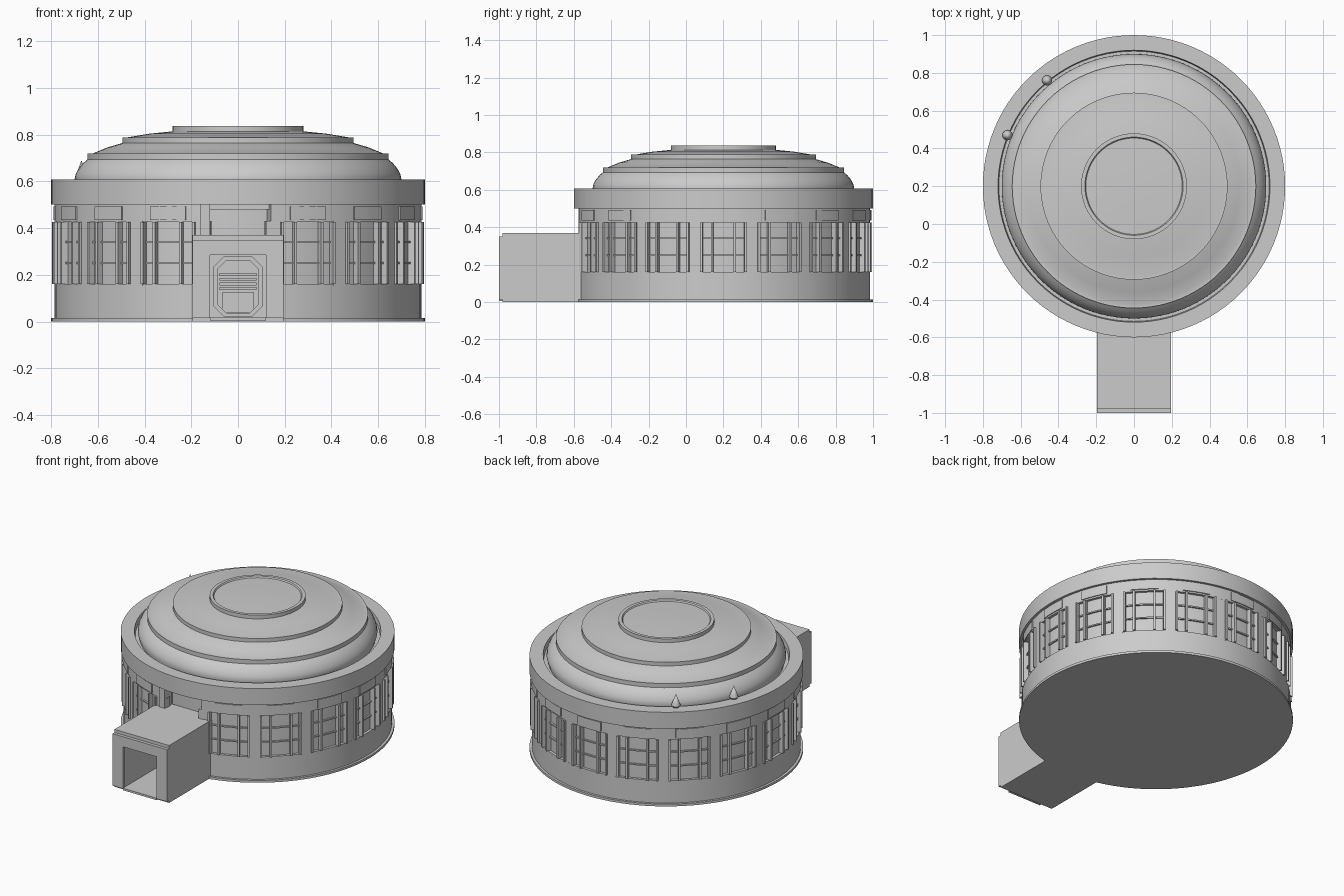
import bpy, bmesh
from math import sin, cos, pi, radians
from mathutils import Vector

if "Cube" in bpy.data.objects:
    bpy.data.objects.remove(bpy.data.objects["Cube"])

CY = 0.2          # centre of the drum in y
BAYS = 16         # window bays, bay 0 is the entrance


def finish(name, bm, smooth=True):
    bmesh.ops.recalc_face_normals(bm, faces=bm.faces)
    me = bpy.data.meshes.new(name)
    bm.to_mesh(me)
    bm.free()
    ob = bpy.data.objects.new(name, me)
    bpy.context.collection.objects.link(ob)
    if smooth:
        bpy.ops.object.select_all(action='DESELECT')
        ob.select_set(True)
        bpy.context.view_layer.objects.active = ob
        bpy.ops.object.shade_smooth_by_angle(angle=radians(30))
    return ob


def lathe(name, profile, x=0, y=CY, steps=96):
    """Revolve (radius, z) points; the ends sit on the axis."""
    bm = bmesh.new()
    vs = [bm.verts.new((x + r, y, z)) for r, z in profile]
    es = [bm.edges.new(p) for p in zip(vs, vs[1:])]
    bmesh.ops.spin(bm, geom=vs + es, cent=(x, y, 0), axis=(0, 0, 1),
                   angle=2 * pi, steps=steps)
    bmesh.ops.remove_doubles(bm, verts=bm.verts, dist=1e-5)
    return finish(name, bm)


def add_arc(bm, a0, a1, r0, r1, z0, z1):
    """Curved block; angles in degrees from the front (-y) toward +x."""
    n = max(1, round((a1 - a0) / 3.75))
    rings = []
    for i in range(n + 1):
        a = radians(a0 + (a1 - a0) * i / n)
        rings.append([bm.verts.new((r * sin(a), CY - r * cos(a), z))
                      for r, z in ((r0, z0), (r1, z0), (r1, z1), (r0, z1))])
    for p, q in zip(rings, rings[1:]):
        for k in range(4):
            bm.faces.new((p[k], p[(k + 1) % 4], q[(k + 1) % 4], q[k]))
    bm.faces.new(rings[0])
    bm.faces.new(rings[-1])


def arcs(name, blocks):
    bm = bmesh.new()
    for b in blocks:
        add_arc(bm, *b)
    return finish(name, bm)


def boxes(name, spans):
    """Axis-aligned boxes given as x0, x1, y0, y1, z0, z1."""
    bm = bmesh.new()
    for x0, x1, y0, y1, z0, z1 in spans:
        vs = bmesh.ops.create_cube(bm, size=1)['verts']
        for v in vs:
            v.co = Vector(((x0 + x1) / 2 + v.co.x * (x1 - x0),
                           (y0 + y1) / 2 + v.co.y * (y1 - y0),
                           (z0 + z1) / 2 + v.co.z * (z1 - z0)))
    return finish(name, bm, False)


def octagon(w, z0, z1, c):
    return [(-w, z0 + c), (-w + c, z0), (w - c, z0), (w, z0 + c),
            (w, z1 - c), (w - c, z1), (-w + c, z1), (-w, z1 - c)]


# Plinth and solid lower wall
lathe("base_wall", [(0, 0), (0.8, 0), (0.8, 0.015), (0.785, 0.015),
                    (0.785, 0.16), (0, 0.16)])

# Heavy cap ring with a groove around the dome
lathe("cap_ring", [(0, 0.50), (0.8, 0.50), (0.8, 0.607), (0.72, 0.607),
                   (0.715, 0.575), (0, 0.575)])

# Stepped dome with three lips
lathe("dome", [(0.69, 0.57), (0.70, 0.605), (0.695, 0.63), (0.682, 0.655),
               (0.663, 0.678), (0.645, 0.693), (0.645, 0.72), (0.62, 0.72),
               (0.56, 0.745), (0.495, 0.764), (0.495, 0.788), (0.475, 0.788),
               (0.38, 0.804), (0.28, 0.814), (0.28, 0.838), (0.26, 0.838),
               (0.255, 0.83), (0.13, 0.834), (0, 0.836)])

# Window glass band, open at the entrance recess
arcs("window_band", [(10.3, 349.7, 0.70, 0.768, 0.15, 0.505)])
arcs("recess_back_wall", [(-12, 12, 0.66, 0.70, 0.15, 0.505)])

# Piers, upper wall and raised lintel panels
half = 8.8
step = 360 / BAYS
arcs("piers", [(step * k + half, step * (k + 1) - half, 0.74, 0.785, 0.155, 0.43)
               for k in range(BAYS)])
arcs("upper_wall", [(10.3, 349.7, 0.74, 0.785, 0.425, 0.505)])
arcs("lintel_panels", [(step * k - 6, step * k + 6, 0.77, 0.791, 0.435, 0.492)
                       for k in range(1, BAYS)])

# Window mullions and crossbars
mull, bars = [], []
for k in range(1, BAYS):
    for off in (-8.6, -4.4, 4.4, 8.6):
        a = step * k + off
        mull.append((a - 0.45, a + 0.45, 0.75, 0.797, 0.16, 0.425))
    for z in (0.25, 0.34):
        bars.append((step * k - half, step * k + half, 0.75, 0.778, z - 0.004, z + 0.004))
arcs("window_mullions", mull)
arcs("window_crossbars", bars)

# Entrance block built around its passage
Y0, Y1 = -0.98, -0.5
boxes("entrance_block", [
    (-0.195, -0.125, Y0, Y1, 0, 0.37), (0.125, 0.195, Y0, Y1, 0, 0.37),
    (-0.125, 0.125, Y0, Y1, 0.29, 0.37), (-0.125, 0.125, Y0, Y1, 0, 0.015)])
boxes("entrance_front_frame", [
    (-0.195, -0.12, -1, Y0, 0.015, 0.35), (0.12, 0.195, -1, Y0, 0.015, 0.35),
    (-0.12, 0.12, -1, Y0, 0.285, 0.35), (-0.12, 0.12, -1, Y0, 0.005, 0.018)])
boxes("passage_end_wall", [(-0.125, 0.125, -0.6, -0.55, 0, 0.3)])

# Eight-sided door surround at the end of the passage
bm = bmesh.new()
outer, inner = octagon(0.105, 0.02, 0.28, 0.045), octagon(0.085, 0.035, 0.262, 0.036)
loops = [[bm.verts.new((x, y, z)) for x, z in pts]
         for pts, y in ((outer, -0.6), (outer, -0.65), (inner, -0.65), (inner, -0.6))]
for p, q in zip(loops, loops[1:]):
    for i in range(8):
        bm.faces.new((p[i], p[(i + 1) % 8], q[(i + 1) % 8], q[i]))
finish("door_surround", bm, False)
boxes("door_slats", [(-0.08, 0.08, -0.62, -0.595, z, z + 0.012)
                     for z in (0.135, 0.155, 0.175, 0.195)])
boxes("door_leaf", [(-0.068, 0.068, -0.61, -0.595, 0.036, 0.125)])

# Trim in the recess above the entrance
boxes("recess_trim", [(-0.16, -0.12, -0.575, -0.5, 0.365, 0.505),
                      (-0.12, 0.14, -0.53, -0.49, 0.48, 0.505)])

# Two rooftop spikes
for i, (x, y) in enumerate(((-0.67, 0.47), (-0.46, 0.76))):
    lathe(f"roof_spike_{i + 1}", [(0, 0.59), (0.015, 0.60), (0.027, 0.618),
                                  (0.022, 0.632), (0, 0.69)], x, y, 16)
